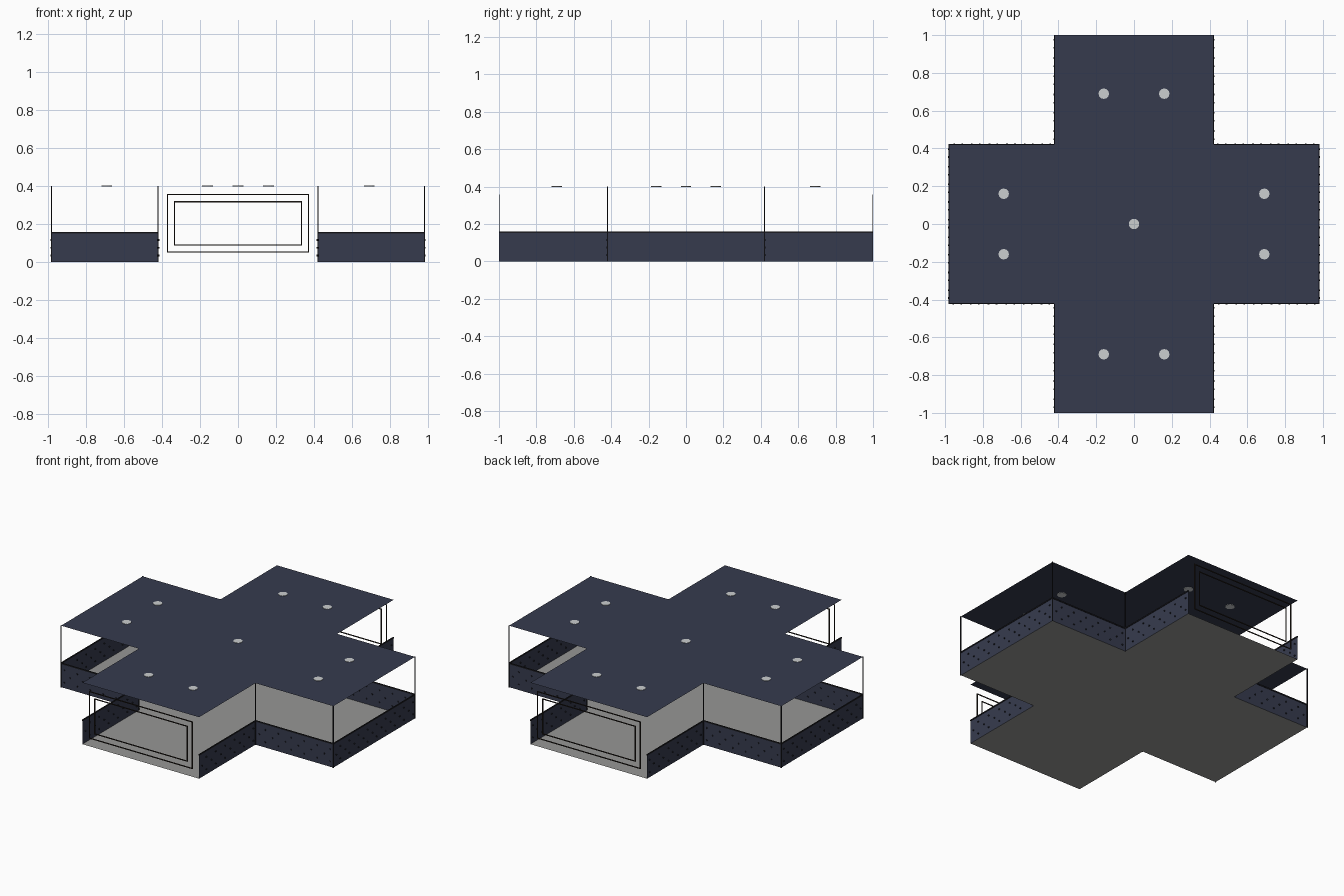
import bpy, bmesh, math
from mathutils import Matrix, Vector

if "Cube" in bpy.data.objects:
    bpy.data.objects.remove(bpy.data.objects["Cube"])


def material(name, rgb):
    m = bpy.data.materials.new(name)
    m.diffuse_color = (*rgb, 1)
    m.use_nodes = True
    m.node_tree.nodes["Principled BSDF"].inputs["Base Color"].default_value = m.diffuse_color
    return m


NAVY = material("navy", (0.037, 0.044, 0.076))
GREY = material("floor_grey", (0.31, 0.31, 0.30))
LAMP = material("lamp_grey", (0.60, 0.62, 0.63))
DARK = material("dark_trim", (0.012, 0.012, 0.016))
BROWN = material("dark_brown", (0.022, 0.016, 0.012))

A, X, Y, H = 0.42, 0.98, 1.0, 0.40      # arm half width, arm lengths, ceiling height
WALL = 0.152                            # low wall height

# right half of the open-ended wall line; the left half is its mirror
HALF = [(A, -Y), (A, -A), (X, -A), (X, A), (A, A), (A, Y)]
SEGMENTS = [(Vector((s * p[0], p[1], 0)), Vector((s * q[0], q[1], 0)))
            for s in (1, -1) for p, q in zip(HALF, HALF[1:])]


def finish(name, bm, *mats):
    me = bpy.data.meshes.new(name)
    bm.to_mesh(me)
    bm.free()
    for m in mats:
        me.materials.append(m)
    ob = bpy.data.objects.new(name, me)
    bpy.context.collection.objects.link(ob)
    return ob


def add_box(bm, centre, size):
    bmesh.ops.create_cube(bm, size=1, matrix=Matrix.Translation(centre) @ Matrix.Diagonal((*size, 1)))


def cross_plate(name, z, mat):
    bm = bmesh.new()
    outline = HALF + [(-x, y) for x, y in reversed(HALF)]
    bm.faces.new([bm.verts.new((x, y, z)) for x, y in outline])
    finish(name, bm, mat)


# floor and ceiling
cross_plate("floor", 0.0, GREY)
cross_plate("ceiling", H, NAVY)

# low walls
bm = bmesh.new()
for p, q in SEGMENTS:
    up = Vector((0, 0, WALL))
    bm.faces.new([bm.verts.new(v) for v in (p, q, q + up, p + up)])
finish("low_wall", bm, NAVY)

# dark rail along the top of the low walls
bm = bmesh.new()
for p, q in SEGMENTS:
    d = q - p
    add_box(bm, (p + q) / 2 + Vector((0, 0, WALL + 0.003)),
            (max(abs(d.x), 0.006), max(abs(d.y), 0.006), 0.008))
finish("wall_rail", bm, DARK)

# small staggered studs through the walls: dark sides, navy caps
bm = bmesh.new()
for p, q in SEGMENTS:
    d = q - p
    n = round(d.length / 0.09)
    rot = d.cross(Vector((0, 0, 1))).to_track_quat('Z', 'Y').to_matrix().to_4x4()
    for row, z in enumerate((0.035, 0.075, 0.115)):
        for i in range(n):
            t = (i + (0.3 if row % 2 else 0.75)) / n
            pos = p + d * t + Vector((0, 0, z))
            bmesh.ops.create_cone(bm, cap_ends=True, segments=6, radius1=0.005, radius2=0.005,
                                  depth=0.012, matrix=Matrix.Translation(pos) @ rot)
for f in bm.faces:
    f.material_index = 1 if len(f.verts) == 6 else 0
finish("wall_studs", bm, DARK, NAVY)

# thin corner posts
bm = bmesh.new()
for sx in (1, -1):
    for sy in (1, -1):
        for x in (A, X):
            add_box(bm, (sx * x, sy * A, H / 2), (0.006, 0.006, H))
finish("corner_posts", bm, DARK)

# double outline frames at the two open ends
for name, s in (("front_frame", -1), ("back_frame", 1)):
    bm = bmesh.new()
    w = 0.006
    for hx, z0, z1 in ((0.37, 0.052, 0.355), (0.333, 0.09, 0.317)):
        y = s * (Y - 0.002)
        for z in (z0, z1):
            add_box(bm, (0, y, z), (2 * hx + w, 0.004, w))
        for x in (-hx, hx):
            add_box(bm, (x, y, (z0 + z1) / 2), (w, 0.004, z1 - z0 - w))
    finish(name, bm, BROWN)

# ceiling lamps: a pair in each arm and one in the centre
spots = [(0, 0)]
for a in (0.69, -0.69):
    for b in (0.16, -0.16):
        spots += [(a, b), (b, a)]
bm = bmesh.new()
for x, y in spots:
    bmesh.ops.create_cone(bm, cap_ends=True, segments=12, radius1=0.028, radius2=0.028, depth=0.005,
                          matrix=Matrix.Translation((x, y, H)))
finish("ceiling_lamps", bm, LAMP)
